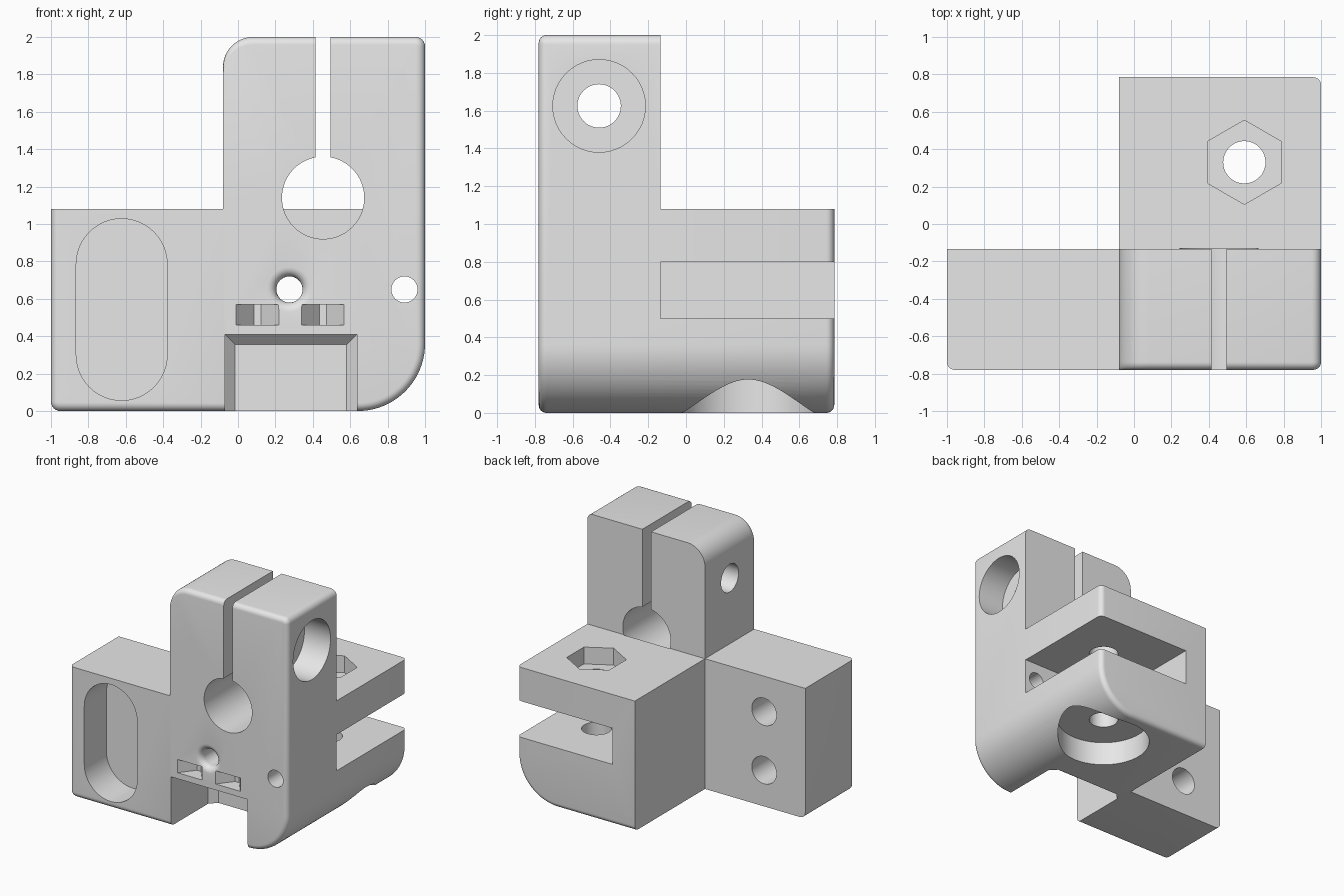
import bpy, bmesh, math

if "Cube" in bpy.data.objects:
    bpy.data.objects.remove(bpy.data.objects["Cube"])

YF, YM, YB = -0.78, -0.135, 0.785   # front face, back of the plate, back face


def loft(name, rings):
    """Closed solid through rings that share one vertex count."""
    bm = bmesh.new()
    vs = [[bm.verts.new(p) for p in ring] for ring in rings]
    n = len(vs[0])
    for a, b in zip(vs, vs[1:]):
        for i in range(n):
            j = (i + 1) % n
            bm.faces.new((a[i], a[j], b[j], b[i]))
    bm.faces.new(vs[0])
    bm.faces.new(vs[-1])
    bmesh.ops.recalc_face_normals(bm, faces=bm.faces)
    me = bpy.data.meshes.new(name)
    bm.to_mesh(me)
    bm.free()
    ob = bpy.data.objects.new(name, me)
    bpy.context.collection.objects.link(ob)
    return ob


cutters = []


def cut(name, rings):
    ob = loft(name, rings)
    ob.hide_render = True
    cutters.append(ob)


def place(axis, u, v, t):
    return {'X': (t, u, v), 'Y': (u, t, v), 'Z': (u, v, t)}[axis]


def bore(name, axis, cu, cv, steps, n=48):
    """Stepped round hole: steps are (radius, position along the axis)."""
    rings = []
    for r, t in steps:
        ang = [math.pi / 2 + 2 * math.pi * i / n for i in range(n)]
        rings.append([place(axis, cu + r * math.cos(a), cv + r * math.sin(a), t) for a in ang])
    cut(name, rings)


def rect(x0, x1, z0, z1, y):
    return [(x0, y, z0), (x1, y, z0), (x1, y, z1), (x0, y, z1)]


def box(name, x0, x1, y0, y1, z0, z1):
    cut(name, [rect(x0, x1, z0, z1, y0), rect(x0, x1, z0, z1, y1)])


# Body outline, seen from the front, shrunk by an inset on its rounded sides
def outline(y, i):
    pts = []

    def corner(cx, cz, r, start, n):
        for k in range(n + 1):
            a = math.radians(start + 90 * k / n)
            pts.append((cx + r * math.cos(a), y, cz + r * math.sin(a)))

    s = 0.05
    corner(-1 + s, s, s - i, 180, 6)
    corner(0.64, 0.36, 0.36 - i, 270, 20)
    corner(1 - s, 2 - s, s - i, 0, 6)
    corner(0.08, 1.84 - i, 0.16, 90, 12)
    pts.append((-0.08, y, 1.08))
    pts.append((-1 + i, y, 1.08))
    return pts


# Full-depth body with rounded front and back rims
R, N = 0.042, 6
front = []
for k in range(N + 1):
    a = math.pi / 2 * k / N
    front.append((R * (1 - math.cos(a)), R * (1 - math.sin(a))))
rings = [outline(YF + d, i) for d, i in front]
rings += [outline(YB - d, i) for d, i in reversed(front)]
body = loft("carriage_body", rings)

# Space behind the wing and behind the clamp tower
box("behind_wing", -1.2, -0.08, YM, 1.0, -0.2, 1.3)
box("behind_tower", -0.2, 1.2, YM, 1.0, 1.08, 2.2)

# Rod hole and clamp split
bore("rod_hole", 'Y', 0.455, 1.14, [(0.22, -1), (0.22, YM + 0.005)], 64)
box("clamp_split", 0.415, 0.495, -1, 0.1, 1.25, 2.2)

# Clamp screw hole with its head recess
bore("clamp_screw", 'X', -0.46, 1.625,
     [(0.115, -0.3), (0.115, 0.76), (0.245, 0.76), (0.245, 1.2)])

# Open slot in the back block, vertical bolt hole, washer recess and nut pocket
box("back_slot", 0.126, 1.2, YM, 1.0, 0.5, 0.8)
bore("bolt_hole", 'Z', 0.59, 0.33,
     [(0.36, -0.2), (0.36, 0.2), (0.113, 0.2), (0.113, 1.2)], 64)
bore("nut_pocket", 'Z', 0.59, 0.33, [(0.225, 0.94), (0.225, 1.2)], 6)

# Small holes through the plate, the middle one with a flared mouth
bore("side_pin_hole", 'Y', 0.89, 0.65, [(0.07, -1), (0.07, 0.1)], 32)
flare = [(0.12, -1)]
for k in range(7):
    a = math.pi / 2 * k / 6
    flare.append((0.12 - 0.05 * math.sin(a), YF + 0.05 * (1 - math.cos(a))))
bore("flared_hole", 'Y', 0.275, 0.65, flare + [(0.07, 0.1)], 32)

# Rounded long pocket in the wing, with two blind holes from behind
pocket = []
for y in (-1, YF + 0.29):
    ring = []
    for cz, start in ((0.785, 0), (0.3, 180)):
        for k in range(25):
            a = math.radians(start + 180 * k / 24)
            ring.append((-0.622 + 0.243 * math.cos(a), y, cz + 0.243 * math.sin(a)))
    pocket.append(ring)
cut("wing_pocket", pocket)
for z in (0.3, 0.785):
    bore("wing_hole", 'Y', -0.622, z, [(0.113, YF + 0.31), (0.113, 0.1)])

# Front notch with a chamfered inner end
cut("front_notch", [rect(-0.07, 0.635, -0.2, 0.41, -1),
                    rect(-0.07, 0.635, -0.2, 0.41, YF + 0.49),
                    rect(-0.015, 0.58, -0.2, 0.355, YF + 0.545)])

# Two tapered strap slots above the notch
for x in (-0.01, 0.34):
    cut("strap_slot", [rect(x, x + 0.228, 0.46, 0.57, -1),
                       rect(x, x + 0.228, 0.46, 0.57, YF),
                       rect(x + 0.095, x + 0.133, 0.46, 0.57, YF + 0.12)])

# Apply every cut, then drop the cutters
for c in cutters:
    m = body.modifiers.new(c.name, 'BOOLEAN')
    m.operation = 'DIFFERENCE'
    m.solver = 'EXACT'
    m.object = c
bpy.context.view_layer.update()
dg = bpy.context.evaluated_depsgraph_get()
result = bpy.data.meshes.new_from_object(body.evaluated_get(dg))
body.modifiers.clear()
body.data = result
for c in cutters:
    bpy.data.objects.remove(c)

# One plain grey
grey = bpy.data.materials.new("plain_grey")
grey.diffuse_color = (0.8, 0.8, 0.8, 1)
grey.use_nodes = True
grey.node_tree.nodes["Principled BSDF"].inputs["Base Color"].default_value = grey.diffuse_color
body.data.materials.clear()
body.data.materials.append(grey)

bpy.context.view_layer.objects.active = body
body.select_set(True)
bpy.ops.object.shade_smooth_by_angle(angle=math.radians(30))
